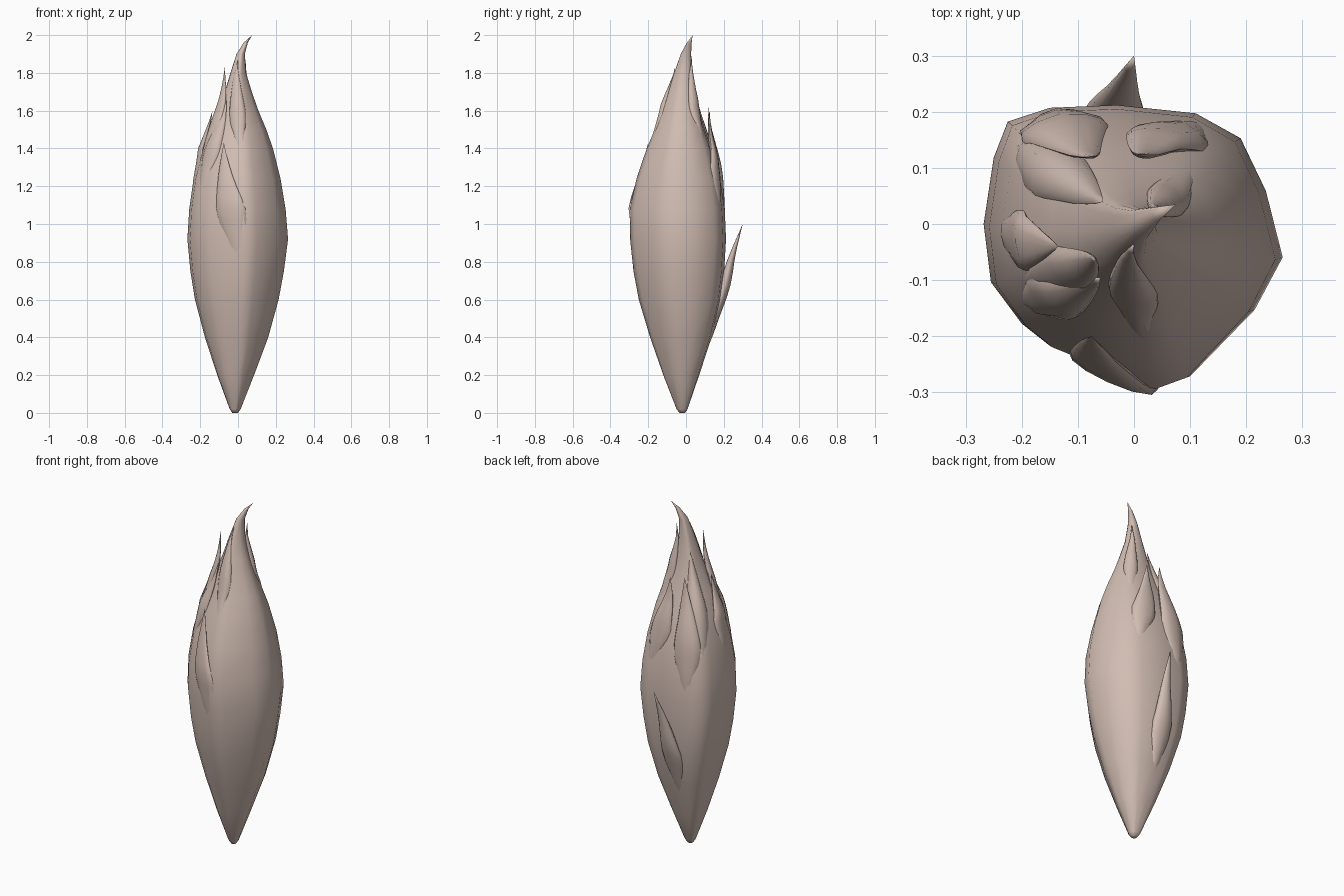
import bpy, bmesh, math
from mathutils import Vector

if "Cube" in bpy.data.objects:
    bpy.data.objects.remove(bpy.data.objects["Cube"])

skin = bpy.data.materials.new("pale_pink_beige")
skin.diffuse_color = (0.64, 0.51, 0.45, 1)
skin.use_nodes = True
skin.node_tree.nodes["Principled BSDF"].inputs["Base Color"].default_value = skin.diffuse_color


def loft(name, rings, tip):
    """Skin a list of equal rings, cap the first and close the last on a tip."""
    bm = bmesh.new()
    loops = [[bm.verts.new(p) for p in ring] for ring in rings]
    n = len(loops[0])
    for a, b in zip(loops, loops[1:]):
        for i in range(n):
            j = (i + 1) % n
            bm.faces.new((a[i], a[j], b[j], b[i]))
    bm.faces.new(loops[0][::-1])
    top = bm.verts.new(tip)
    for i in range(n):
        bm.faces.new((loops[-1][i], loops[-1][(i + 1) % n], top))
    bmesh.ops.recalc_face_normals(bm, faces=bm.faces)
    mesh = bpy.data.meshes.new(name)
    bm.to_mesh(mesh)
    bm.free()
    mesh.materials.append(skin)
    ob = bpy.data.objects.new(name, mesh)
    bpy.context.collection.objects.link(ob)
    bpy.ops.object.select_all(action='DESELECT')
    ob.select_set(True)
    bpy.context.view_layer.objects.active = ob
    bpy.ops.object.shade_smooth_by_angle(angle=math.radians(60))


# Bud body: one irregular outline fitted to the extents of each level
outline = [(.265, -.06), (.235, .06), (.19, .155), (.11, .2), (-.03, .215),
           (-.15, .21), (-.225, .185), (-.25, .12), (-.268, 0), (-.255, -.105),
           (-.2, -.18), (-.15, -.22), (-.1, -.24), (.03, -.3), (.1, -.275), (.215, -.155)]
# z, left, right, front, back
levels = [(0, -.03, .0, -.035, -.005), (.02, -.044, .014, -.05, .008),
          (.2, -.11, .085, -.12, .07), (.4, -.175, .16, -.19, .135),
          (.6, -.228, .215, -.25, .185), (.75, -.252, .243, -.278, .202),
          (.92, -.268, .265, -.296, .212), (1.08, -.258, .252, -.298, .205),
          (1.24, -.235, .225, -.262, .18), (1.4, -.192, .185, -.208, .135),
          (1.5, -.15, .15, -.165, .1), (1.6, -.105, .108, -.13, .07),
          (1.7, -.07, .073, -.095, .048), (1.8, -.04, .043, -.062, .034),
          (1.9, -.008, .036, -.028, .027), (1.96, .03, .052, .005, .03)]


def fit(u, lo, hi, a, b):
    return a + (u - lo) / (hi - lo) * (b - a)


def section(z):
    """Outline of the body at any height."""
    for p, q in zip(levels, levels[1:]):
        if z <= q[0]:
            break
    l, r, f, b = (fit(z, p[0], q[0], p[k], q[k]) for k in range(1, 5))
    return [Vector((fit(x, -.268, .265, l, r), fit(y, -.3, .215, f, b), z))
            for x, y in outline]


loft("bud_body", [section(lv[0]) for lv in levels], (.075, .035, 2.0))


def centre(z):
    ring = section(z)
    return sum(ring, Vector()) / len(ring)


def surface(angle, z):
    """Point where a ray from the axis at this angle leaves the body."""
    ring, c = section(z), centre(z)
    d = Vector((math.cos(angle), math.sin(angle), 0))
    n = Vector((-d.y, d.x, 0))
    for a, b in zip(ring, ring[1:] + ring[:1]):
        u, v = (a - c).dot(n), (b - c).dot(n)
        if u <= 0 < v:
            return a.lerp(b, -u / (v - u)), d
    return c, d


# Petals: blades that emerge flush from the body, taper, and lift to a point
def petal(name, tip, shift, z0, width, thick, steps=10, sides=12):
    tip = Vector(tip)
    rel = tip - centre(tip.z)
    end = math.atan2(rel.y, rel.x)
    lift = tip - surface(end, tip.z)[0]
    start = end + math.radians(shift)
    rings = []
    for k in range(steps):
        t = k / steps
        z = z0 + (tip.z - z0) * t
        mid = start + (end - start) * t
        p, d = surface(mid, z)
        radius = max((p - centre(z)).length, .05)
        w = width * min(1, 1.55 * (1 - t)) * min(1, .5 + 1.5 * t)
        th = thick * min(1, 2.2 * (1 - t))
        ring = []
        for i in range(sides):
            a = 2 * math.pi * i / sides
            q, e = surface(mid + math.cos(a) * w / radius, z)
            out = th * math.sin(a) - thick * max(0, 1 - 2 * t)
            ring.append(q + e * out + lift * t ** 3)
        rings.append(ring)
    loft(name, rings, tip)


# name, tip, sideways shift of the root in degrees, root height, half width, thickness
petal("front_petal", (-.075, -.2, 1.43), 22, .85, .085, .02)
petal("low_back_petal", (0, .3, 1.0), 12, .35, .065, .03)
petal("back_petal", (-.075, .12, 1.62), 0, 1.0, .085, .026)
petal("back_right_petal", (.015, .125, 1.6), -25, 1.1, .075, .022)
petal("back_left_petal", (-.055, .04, 1.74), 5, 1.2, .07, .022)
petal("left_petal", (-.07, -.06, 1.83), -10, 1.3, .055, .02)
petal("front_left_petal", (-.06, -.095, 1.66), -20, 1.2, .06, .02)
petal("side_left_petal", (-.135, -.04, 1.6), -10, 1.2, .06, .018)
petal("front_right_petal", (0, -.035, 1.87), 25, 1.4, .05, .018)
petal("right_top_petal", (.04, .03, 1.88), 0, 1.45, .045, .018)
